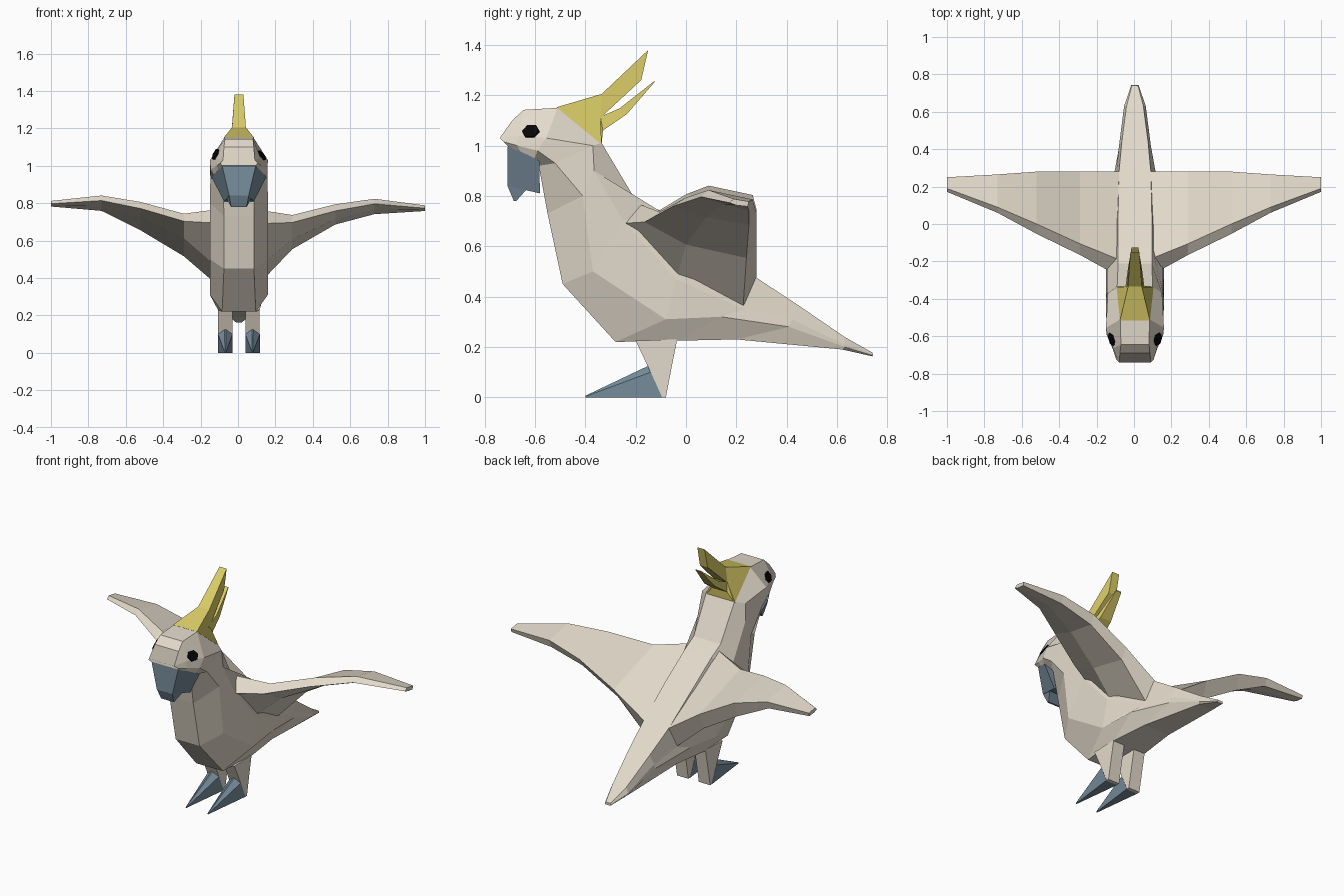
import bpy, bmesh, math
from mathutils import Vector

old = bpy.data.objects.get("Cube")
if old:
    bpy.data.objects.remove(old, do_unlink=True)

MID = 0.005  # centre line of the body between the wing tips


def material(name, rgb):
    m = bpy.data.materials.new(name)
    m.use_nodes = True
    col = (*rgb, 1)
    m.diffuse_color = col
    bsdf = m.node_tree.nodes["Principled BSDF"]
    bsdf.inputs["Base Color"].default_value = col
    bsdf.inputs["Roughness"].default_value = 0.9
    return m


CREAM = material("cream feathers", (0.765, 0.70, 0.595))
YELLOW = material("yellow crest", (0.71, 0.61, 0.14))
BLUE = material("slate blue", (0.19, 0.27, 0.34))
BLACK = material("black eye", (0.002, 0.002, 0.002))


def loft(name, rings, mat):
    """Skin a list of equal-length point loops and cap both ends."""
    bm = bmesh.new()
    loops = [[bm.verts.new(p) for p in ring] for ring in rings]
    n = len(loops[0])
    for a, b in zip(loops, loops[1:]):
        for i in range(n):
            j = (i + 1) % n
            bm.faces.new((a[i], a[j], b[j], b[i]))
    bm.faces.new(loops[0])
    bm.faces.new(loops[-1])
    bmesh.ops.remove_doubles(bm, verts=bm.verts, dist=0.0005)
    bmesh.ops.recalc_face_normals(bm, faces=bm.faces)
    me = bpy.data.meshes.new(name)
    bm.to_mesh(me)
    bm.free()
    me.materials.append(mat)
    ob = bpy.data.objects.new(name, me)
    bpy.context.collection.objects.link(ob)
    return ob


def sym(half, cx=MID):
    """Mirror a half section of (y, z, half width) into a closed loop."""
    right = [(cx + w, y, z) for y, z, w in half]
    left = [(cx - w, y, z) for y, z, w in reversed(half)]
    return right + left


# Sections run front/belly, lower side, upper side, back
HEAD = [
    [(-0.71, 1.0, 0.09), (-0.725, 1.015, 0.10), (-0.74, 1.03, 0.085), (-0.69, 1.10, 0.08)],
    [(-0.655, 0.97, 0.11), (-0.67, 1.00, 0.118), (-0.665, 1.04, 0.116), (-0.645, 1.142, 0.075)],
    [(-0.605, 0.94, 0.13), (-0.59, 0.98, 0.152), (-0.555, 1.03, 0.155), (-0.51, 1.15, 0.078)],
]
BODY = [
    [(-0.585, 0.92, 0.085), (-0.52, 0.93, 0.153), (-0.37, 1.00, 0.145), (-0.335, 1.01, 0.095)],
    [(-0.55, 0.73, 0.08), (-0.41, 0.80, 0.155), (-0.365, 0.90, 0.150), (-0.21, 0.80, 0.09)],
    [(-0.49, 0.45, 0.08), (-0.37, 0.50, 0.155), (-0.25, 0.70, 0.150), (-0.12, 0.75, 0.09)],
    [(-0.28, 0.22, 0.09), (-0.08, 0.31, 0.155), (-0.04, 0.47, 0.155), (0.06, 0.63, 0.09)],
    [(-0.03, 0.225, 0.11), (0.14, 0.32, 0.135), (0.23, 0.35, 0.105), (0.28, 0.475, 0.085)],
    [(0.20, 0.23, 0.085), (0.41, 0.28, 0.085), (0.42, 0.31, 0.085), (0.44, 0.37, 0.070)],
    [(0.62, 0.19, 0.048), (0.63, 0.20, 0.058), (0.63, 0.21, 0.058), (0.63, 0.24, 0.045)],
    [(0.74, 0.163, 0.016), (0.742, 0.166, 0.02), (0.742, 0.172, 0.02), (0.74, 0.178, 0.016)],
]
body = loft("body", [sym(r) for r in HEAD + BODY], CREAM)

# Beak with a small hooked tip
loft("beak", [sym(r) for r in (
    [(-0.708, 1.002, 0.09), (-0.583, 0.94, 0.147)],
    [(-0.71, 0.84, 0.052), (-0.58, 0.81, 0.08)])], BLUE)
loft("beak_hook", [sym(r) for r in (
    [(-0.71, 0.842, 0.052), (-0.635, 0.824, 0.066)],
    [(-0.684, 0.78, 0.042), (-0.674, 0.78, 0.042)])], BLUE)

# Crest: a broad base rising into the upper feather, plus a lower feather
loft("crest_upper", [sym(r) for r in (
    [(-0.515, 1.152, 0.08), (-0.335, 1.005, 0.10)],
    [(-0.335, 1.205, 0.037), (-0.34, 1.11, 0.045)],
    [(-0.15, 1.38, 0.024), (-0.178, 1.26, 0.026)])], YELLOW)
loft("crest_lower", [sym(r) for r in (
    [(-0.36, 1.125, 0.045), (-0.335, 1.01, 0.09)],
    [(-0.34, 1.115, 0.042), (-0.33, 1.06, 0.05)],
    [(-0.265, 1.147, 0.037), (-0.235, 1.125, 0.037)],
    [(-0.125, 1.257, 0.018), (-0.125, 1.252, 0.018)])], YELLOW)

# Wings: x, then leading top, leading bottom, underside, trailing bottom, trailing top
WING = [
    (0.08, (-0.19, 0.77), (-0.28, 0.69), (-0.05, 0.43), (0.225, 0.335), (0.28, 0.475)),
    (0.29, (-0.105, 0.74), (-0.165, 0.70), (0.00, 0.61), (0.24, 0.535), (0.28, 0.615)),
    (0.52, (0.00, 0.80), (-0.053, 0.765), (0.08, 0.72), (0.25, 0.67), (0.28, 0.74)),
    (0.73, (0.09, 0.832), (0.06, 0.805), (0.15, 0.775), (0.25, 0.75), (0.265, 0.795)),
    (1.00, (0.19, 0.80), (0.172, 0.785), (0.20, 0.775), (0.245, 0.77), (0.25, 0.79)),
]
for side, s in (("left", 1), ("right", -1)):
    rings = []
    for i, (x, *pts) in enumerate(WING):
        ring = [[s * x, y, z - 0.012 * s * x] for y, z in pts]
        if i in (1, 2):  # the right wing is held a little deeper
            ring[3][2] += 0.022 * s
        rings.append(ring)
    loft(side + "_wing", rings, CREAM)

    # Leg tapering to the ground
    cx = MID + 0.073 * s
    loft(side + "_leg", [sym(r, cx) for r in (
        [(-0.20, 0.225, 0.038), (-0.035, 0.23, 0.038)],
        [(-0.15, 0.12, 0.038), (-0.057, 0.12, 0.038)],
        [(-0.10, 0.0, 0.038), (-0.08, 0.0, 0.038)])], CREAM)

    # Pointed foot
    loft(side + "_foot", [sym(r, cx) for r in (
        [(-0.095, 0.0, 0.039), (-0.14, 0.10, 0.039), (-0.15, 0.125, 0.004)],
        [(-0.40, 0.0, 0.003), (-0.40, 0.003, 0.003), (-0.40, 0.006, 0.002)])], BLUE)

    # Eye plate laid on the slope of the brow
    ok, loc, nor, idx = body.closest_point_on_mesh(Vector((MID + 0.135 * s, -0.62, 1.066)))
    u = Vector((0, 0, 1)).cross(nor).normalized()
    v = nor.cross(u)
    ring = [loc + u * math.cos(a) * 0.036 + v * math.sin(a) * 0.032
            for a in (math.tau * k / 6 for k in range(6))]
    loft(side + "_eye", [[p + nor * d for p in ring] for d in (-0.001, 0.008)], BLACK)
